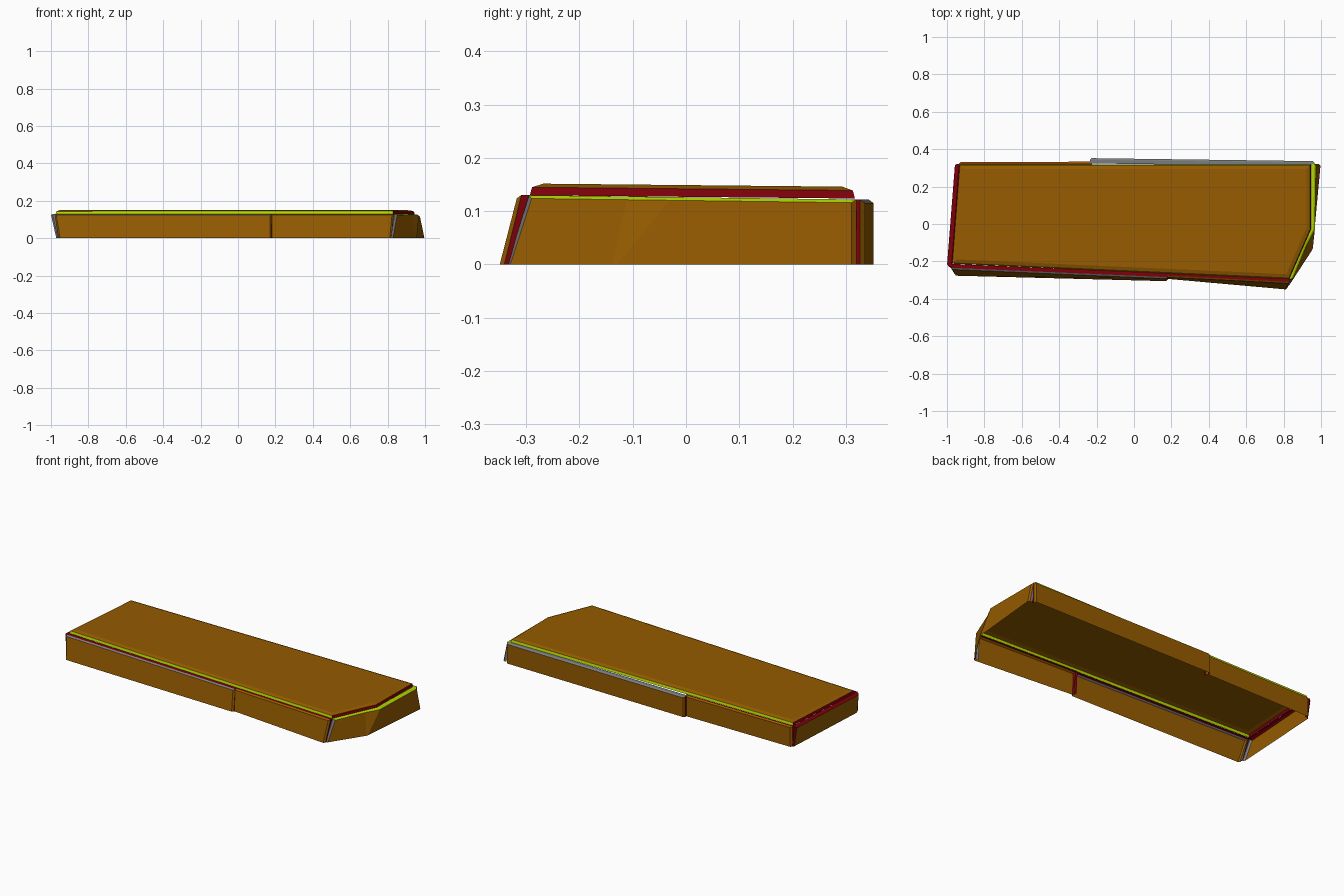
import bpy, bmesh
from mathutils import Vector

cube = bpy.data.objects.get("Cube")
if cube:
    bpy.data.objects.remove(cube, do_unlink=True)


def material(name, rgb):
    m = bpy.data.materials.new(name)
    m.use_nodes = True
    colour = (*rgb, 1)
    m.diffuse_color = colour
    m.node_tree.nodes["Principled BSDF"].inputs["Base Color"].default_value = colour
    return m


MATERIALS = [
    material("ochre_brown", (0.30, 0.105, 0.0)),
    material("dark_red", (0.21, 0.0, 0.003)),
    material("mid_grey", (0.20, 0.20, 0.21)),
    material("lime_green", (0.45, 0.68, 0.0)),
]
BROWN, RED, GREY, LIME = range(len(MATERIALS))


def finish(name, bm):
    mesh = bpy.data.meshes.new(name)
    bm.to_mesh(mesh)
    bm.free()
    for m in MATERIALS:
        mesh.materials.append(m)
    obj = bpy.data.objects.new(name, mesh)
    bpy.context.collection.objects.link(obj)


def band(bm, lower, upper, pick):
    """Bridge two loops, colouring each quad by edge index; None leaves it open."""
    n = len(lower)
    for i in range(n):
        colour = pick(i)
        if colour is not None:
            j = (i + 1) % n
            f = bm.faces.new((lower[i], lower[j], upper[j], upper[i]))
            f.material_index = colour


def wall(name, bottom, top, edges, bevels, thick, bevel=0.009, drop=0.006):
    """Open shell panel, points counter-clockwise; colours are (top, start, end)."""
    n = len(bottom)
    bottom = [Vector((x, y, 0)) for x, y in bottom]
    top = [Vector((x, y, 0.13 - 0.013 * (y + 0.3))) for x, y in top]
    bm = bmesh.new()
    loops = []
    for depth, outer in ((0, 1), (bevel, 0), (thick, 0)):
        rows = []
        for row, fall in ((bottom, 0), (top, drop * outer)):
            points = []
            for i, p in enumerate(row):
                along = top[min(i + 1, n - 1)] - top[max(i - 1, 0)]
                along.z = 0
                along.normalize()
                inward = Vector((-along.y, along.x, 0))
                slide = bevel * outer * ((i == 0) - (i == n - 1))
                points.append(p + inward * depth + along * slide - Vector((0, 0, fall)))
            rows.append(points)
        loops.append([bm.verts.new(p) for p in rows[0] + rows[1][::-1]])

    def picker(colours):
        def pick(i):
            if i < n - 1:
                return None
            if i == n - 1:
                return colours[2]
            return colours[1] if i == 2 * n - 1 else colours[0]
        return pick

    face, middle, back = loops
    for i in range(n - 1):
        bm.faces.new((face[i], face[i + 1], face[-i - 2], face[-i - 1]))
    band(bm, middle, face, picker(bevels))
    band(bm, back, middle, picker(edges))
    finish(name, bm)


# Lid: open-bottomed bevelled shell with coloured sides, falling to the back
outline = [Vector(p) for p in ((-0.975, -0.212), (0.83, -0.293), (0.945, -0.03),
                               (0.945, 0.317), (-0.935, 0.317))]
count = len(outline)


def inset_outline(amount):
    result = []
    for i, p in enumerate(outline):
        a = (p - outline[i - 1]).normalized()
        b = (outline[(i + 1) % count] - p).normalized()
        na, nb = Vector((-a.y, a.x)), Vector((-b.y, b.x))
        result.append(p + (na + nb) * amount / (1 + na.dot(nb)))
    return result


def side_colour(i):
    edge = outline[(i + 1) % count] - outline[i]
    return LIME if abs(edge.x) > abs(edge.y) else RED


bm = bmesh.new()
rings = [[bm.verts.new((p.x, p.y, z - 0.01 * p.y)) for p in inset_outline(inset)]
         for inset, z in ((0, 0.127), (0.004, 0.142), (0.024, 0.149))]
bm.faces.new(rings[-1])
band(bm, rings[0], rings[1], side_colour)
band(bm, rings[1], rings[2], lambda i: BROWN)
finish("lid", bm)

# Front skirt panels
wall("front_wall_right_part", [(-0.96, -0.276), (0.18, -0.306)],
     [(-0.98, -0.243), (0.18, -0.293)],
     (RED, RED, RED), (GREY, BROWN, BROWN), 0.03)
wall("front_wall_left_part", [(0.172, -0.293), (0.82, -0.35)],
     [(0.172, -0.285), (0.832, -0.318)],
     (RED, RED, RED), (BROWN, BROWN, BROWN), 0.025)

# Side skirt panels
wall("left_wall", [(0.825, -0.338), (0.952, -0.14), (0.956, -0.13), (0.997, 0.32)],
     [(0.847, -0.298), (0.925, -0.11), (0.967, -0.03), (0.973, 0.32)],
     (LIME, GREY, GREY), (LIME, GREY, BROWN), 0.025)
wall("right_wall", [(-0.94, 0.322), (-0.972, -0.25)],
     [(-0.957, 0.322), (-1.0, -0.225)],
     (RED, RED, GREY), (RED, RED, GREY), 0.024)

# Back skirt panels, upright
back_left = [(0.965, 0.336), (-0.235, 0.352)]
wall("back_wall_left_part", back_left, back_left,
     (GREY, RED, RED), (GREY, BROWN, BROWN), 0.028)
back_right = [(-0.225, 0.333), (-0.935, 0.332)]
wall("back_wall_right_part", back_right, back_right,
     (RED, RED, RED), (BROWN, BROWN, BROWN), 0.018)
